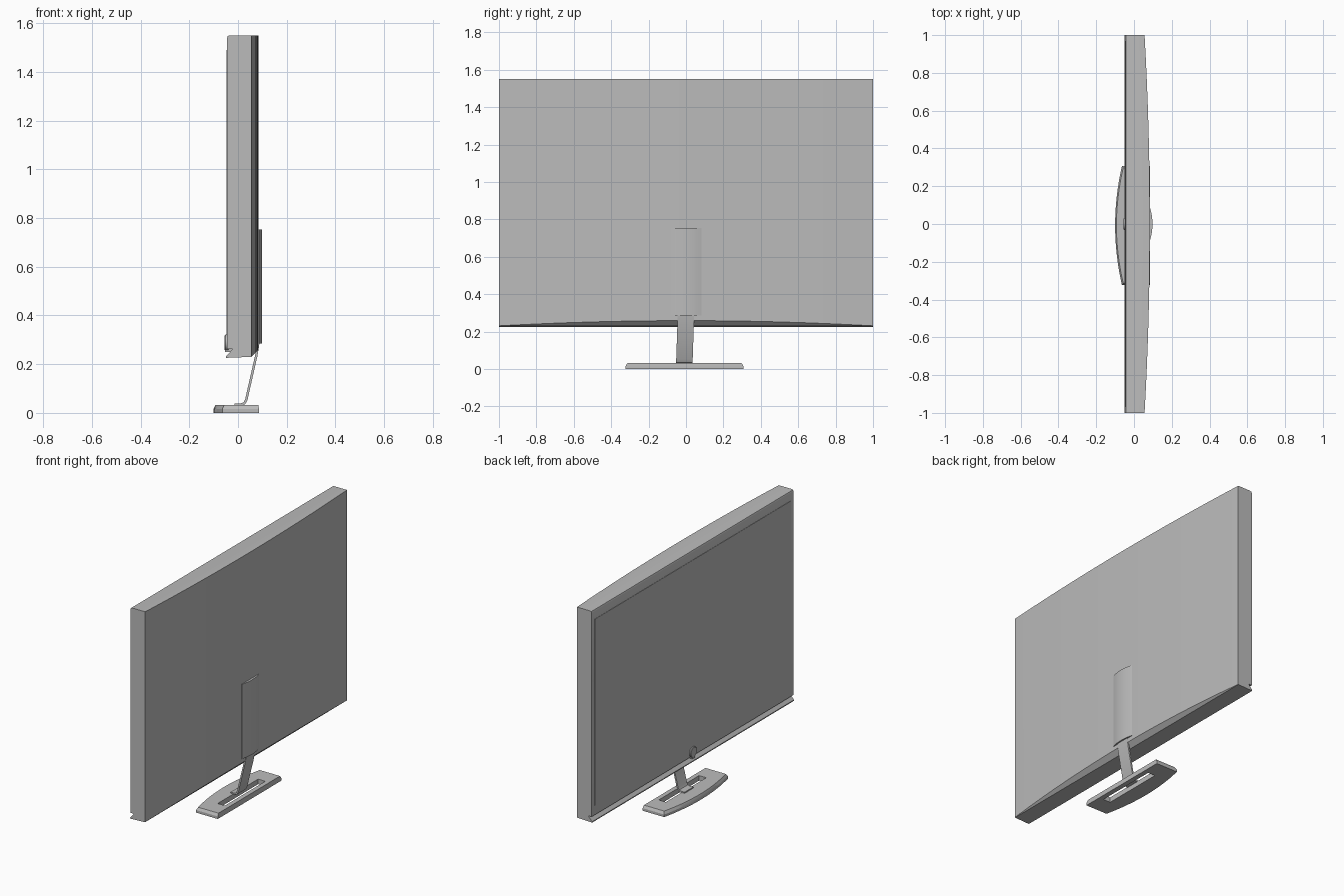
import bpy, bmesh, math

cube = bpy.data.objects.get("Cube")
if cube:
    bpy.data.objects.remove(cube, do_unlink=True)

grey = bpy.data.materials.new("plain grey")
grey.use_nodes = True
GREY = (0.5, 0.5, 0.5, 1)
grey.diffuse_color = GREY
grey.node_tree.nodes["Principled BSDF"].inputs["Base Color"].default_value = GREY


def finish(bm, name, smooth=True):
    bmesh.ops.recalc_face_normals(bm, faces=bm.faces)
    mesh = bpy.data.meshes.new(name)
    bm.to_mesh(mesh)
    bm.free()
    mesh.materials.append(grey)
    obj = bpy.data.objects.new(name, mesh)
    bpy.context.collection.objects.link(obj)
    bpy.ops.object.select_all(action='DESELECT')
    obj.select_set(True)
    bpy.context.view_layer.objects.active = obj
    if smooth:
        bpy.ops.object.shade_smooth_by_angle(angle=math.radians(25))
    return obj


def loft(name, rings, smooth=True):
    """Join equal closed rings with quads and cap both ends."""
    bm = bmesh.new()
    loops = [[bm.verts.new(p) for p in ring] for ring in rings]
    n = len(loops[0])
    for a, b in zip(loops, loops[1:]):
        for i in range(n):
            j = (i + 1) % n
            bm.faces.new((a[i], a[j], b[j], b[i]))
    bm.faces.new(loops[0])
    bm.faces.new(loops[-1])
    return finish(bm, name, smooth)


def box(name, lo, hi):
    corners = [(lo[0], lo[1]), (hi[0], lo[1]), (hi[0], hi[1]), (lo[0], hi[1])]
    return loft(name, [[(x, y, z) for x, y in corners] for z in (lo[2], hi[2])], False)


# Housing: side profile swept across the width, with a bowed back and a lower lip
def housing_ring(y):
    back = 0.056 + 0.028 * (1 - y * y)
    profile = [(-0.046, 1.538), (-0.042, 1.547), (-0.034, 1.55), (back, 1.55),
               (back, 0.175 + back), (0.055, 0.23), (-0.049, 0.226),
               (-0.049, 0.232), (-0.022, 0.262), (-0.046, 0.262)]
    return [(x, y, z) for x, z in profile]


loft("housing", [housing_ring(-1 + i / 8) for i in range(17)])

# Screen panel
box("screen", (-0.048, -0.97, 0.32), (-0.04, 0.97, 1.49))

# Curved cover plate on the back
def cover_ring(z):
    outer = [(0.086 + 0.012 * (1 - (i / 4) ** 2), 0.083 * i / 4) for i in range(-4, 5)]
    return [(x, y, z) for x, y in [(0.07, -0.083)] + outer + [(0.07, 0.083)]]


loft("back_cover", [cover_ring(0.285), cover_ring(0.753)])

# Bent neck strip
path = [(-0.015, 0.034), (0.012, 0.034), (0.026, 0.039), (0.034, 0.054),
        (0.075, 0.235), (0.083, 0.285), (0.087, 0.32)]
rings = []
for i, (x, z) in enumerate(path):
    x0, z0 = path[max(i - 1, 0)]
    x1, z1 = path[min(i + 1, len(path) - 1)]
    length = math.hypot(x1 - x0, z1 - z0)
    nx, nz = -(z1 - z0) / length * 0.005, (x1 - x0) / length * 0.005
    half = 0.044
    mid = -0.01 + 0.01 * z / 0.3
    rings.append([(x + nx, mid - half, z + nz), (x + nx, mid + half, z + nz),
                  (x - nx, mid + half, z - nz), (x - nx, mid - half, z - nz)])
loft("neck", rings)

# Base plate with a bowed front edge and sloped rim
MID = -0.008


def base_ring(z, half, inset):
    arc = [(-0.1 + inset + 0.036 * (i / 8) ** 2, MID + half * i / 8) for i in range(-8, 9)]
    back = 0.086 - inset / 3
    return [(x, y, z) for x, y in arc + [(back, MID + half), (back, MID - half)]]


base = loft("base", [base_ring(0, 0.315, 0), base_ring(0.016, 0.315, 0),
                     base_ring(0.032, 0.305, 0.007)])
cutter = box("slot_cutter", (0.005, MID - 0.2, -0.1), (0.055, MID + 0.2, 0.1))
cutter.hide_render = True
cut = base.modifiers.new("slot", 'BOOLEAN')
cut.operation = 'DIFFERENCE'
cut.object = cutter
bpy.context.view_layer.objects.active = base
bpy.ops.object.modifier_apply(modifier=cut.name)
bpy.data.objects.remove(cutter, do_unlink=True)

# Round control button with a small tab under it
def disc_ring(x, r):
    steps = [math.tau * i / 24 for i in range(24)]
    return [(x, r * math.cos(a), 0.288 + r * math.sin(a)) for a in steps]


loft("button", [disc_ring(-0.04, 0.033), disc_ring(-0.052, 0.033), disc_ring(-0.055, 0.029)])
box("button_tab", (-0.054, -0.014, 0.25), (-0.022, 0.014, 0.264))
